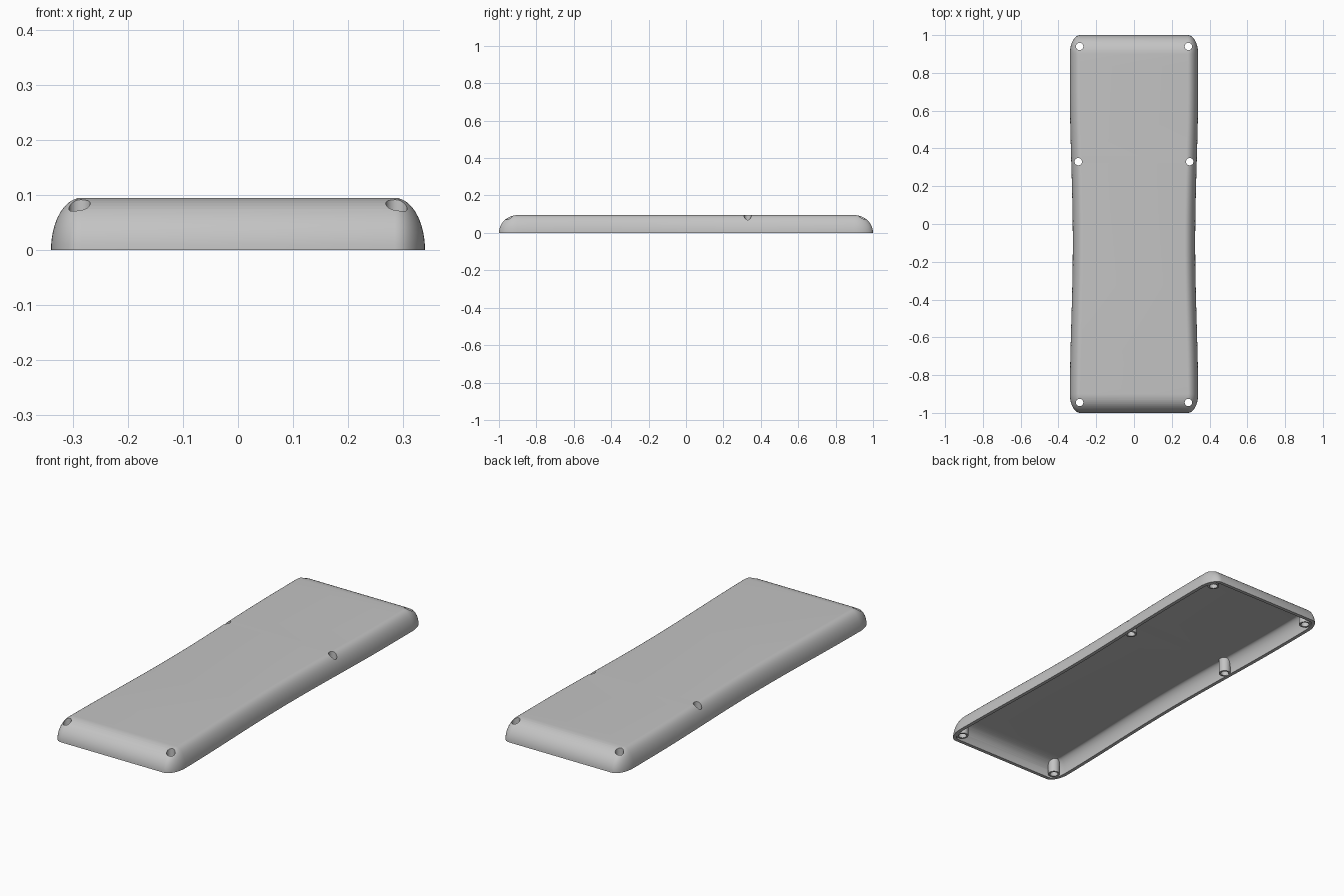
import bpy, bmesh, math

cube = bpy.data.objects.get("Cube")
if cube:
    bpy.data.objects.remove(cube, do_unlink=True)

HALF_W, HALF_L, HEIGHT = 0.34, 1.0, 0.095
EDGE_X, EDGE_Y = 0.055, 0.10      # elliptical edge rounding
WALL = 0.018
HOLE_R, BOSS_R = 0.0195, 0.028
CORNER_STEPS, RISE_STEPS, SIDE_STEPS = 10, 14, 28

grey = bpy.data.materials.new("plain grey")
grey.use_nodes = True
colour = (0.55, 0.55, 0.55, 1)
grey.diffuse_color = colour
grey.node_tree.nodes["Principled BSDF"].inputs["Base Color"].default_value = colour


def waist(y):
    """Gentle narrowing of the long sides."""
    u = (y + 0.1) / 0.85
    return 0.016 * math.cos(u * math.pi / 2) ** 2 if abs(u) < 1 else 0.0


def outline():
    """Core points with the outward direction of the rounded edge at each."""
    cx, cy = HALF_W - EDGE_X, HALF_L - EDGE_Y
    pts = []
    for k, (sx, sy) in enumerate([(1, 1), (-1, 1), (-1, -1), (1, -1)]):
        for i in range(CORNER_STEPS + 1):
            a = math.pi / 2 * (k + i / CORNER_STEPS)
            pts.append((sx * cx, sy * cy, math.cos(a), math.sin(a)))
        if k % 2:
            for i in range(1, SIDE_STEPS):
                y = sy * cy * (1 - 2 * i / SIDE_STEPS)
                pts.append((sx * (cx - waist(y)), y, sx, 0))
    return pts


def make_object(name, bm):
    bmesh.ops.recalc_face_normals(bm, faces=bm.faces)
    mesh = bpy.data.meshes.new(name)
    bm.to_mesh(mesh)
    bm.free()
    mesh.materials.append(grey)
    ob = bpy.data.objects.new(name, mesh)
    bpy.context.collection.objects.link(ob)
    return ob


def pillow(name, inset, skirt=0.0):
    """Domed slab; the skirt extends it straight down below z = 0."""
    bm = bmesh.new()
    levels = [(0.0, -skirt)] if skirt else []
    for i in range(RISE_STEPS + 1):
        t = math.pi / 2 * i / RISE_STEPS
        levels.append((t, (HEIGHT - inset) * math.sin(t)))
    rings = []
    for t, z in levels:
        rx, ry = (EDGE_X - inset) * math.cos(t), (EDGE_Y - inset) * math.cos(t)
        rings.append([bm.verts.new((x + nx * rx, y + ny * ry, z))
                      for x, y, nx, ny in outline()])
    for low, high in zip(rings, rings[1:]):
        for j in range(len(low)):
            k = (j + 1) % len(low)
            bm.faces.new((low[j], low[k], high[k], high[j]))
    bm.faces.new(rings[0])
    bm.faces.new(rings[-1])
    bmesh.ops.remove_doubles(bm, verts=bm.verts, dist=1e-5)
    return make_object(name, bm)


def pegs(name, radius, z0, z1):
    """One upright cylinder at each screw position."""
    bm = bmesh.new()
    for x, y in ((0.288, 0.94), (0.295, 0.33), (0.288, -0.945)):
        for s in (-1, 1):
            made = bmesh.ops.create_cone(bm, cap_ends=True, segments=32, radius1=radius,
                                         radius2=radius, depth=z1 - z0)
            bmesh.ops.translate(bm, verts=made["verts"], vec=(s * x, y, (z0 + z1) / 2))
    return make_object(name, bm)


def subtract(target, cutter):
    mod = target.modifiers.new("cut", 'BOOLEAN')
    mod.operation, mod.solver, mod.object = 'DIFFERENCE', 'EXACT', cutter
    bpy.ops.object.select_all(action='DESELECT')
    bpy.context.view_layer.objects.active = target
    target.select_set(True)
    bpy.ops.object.modifier_apply(modifier=mod.name)
    bpy.data.objects.remove(cutter, do_unlink=True)


# Hollow, with the screw bosses left standing in it
cavity = pillow("cavity", WALL, skirt=0.03)
subtract(cavity, pegs("screw_bosses", BOSS_R, 0.003, 0.2))

# Outer cover, hollowed and drilled through
cover = pillow("cover_shell", 0.0)
subtract(cover, cavity)
subtract(cover, pegs("screw_holes", HOLE_R, -0.1, 0.2))

bpy.ops.object.select_all(action='DESELECT')
bpy.context.view_layer.objects.active = cover
cover.select_set(True)
bpy.ops.object.shade_smooth_by_angle(angle=math.radians(35))
